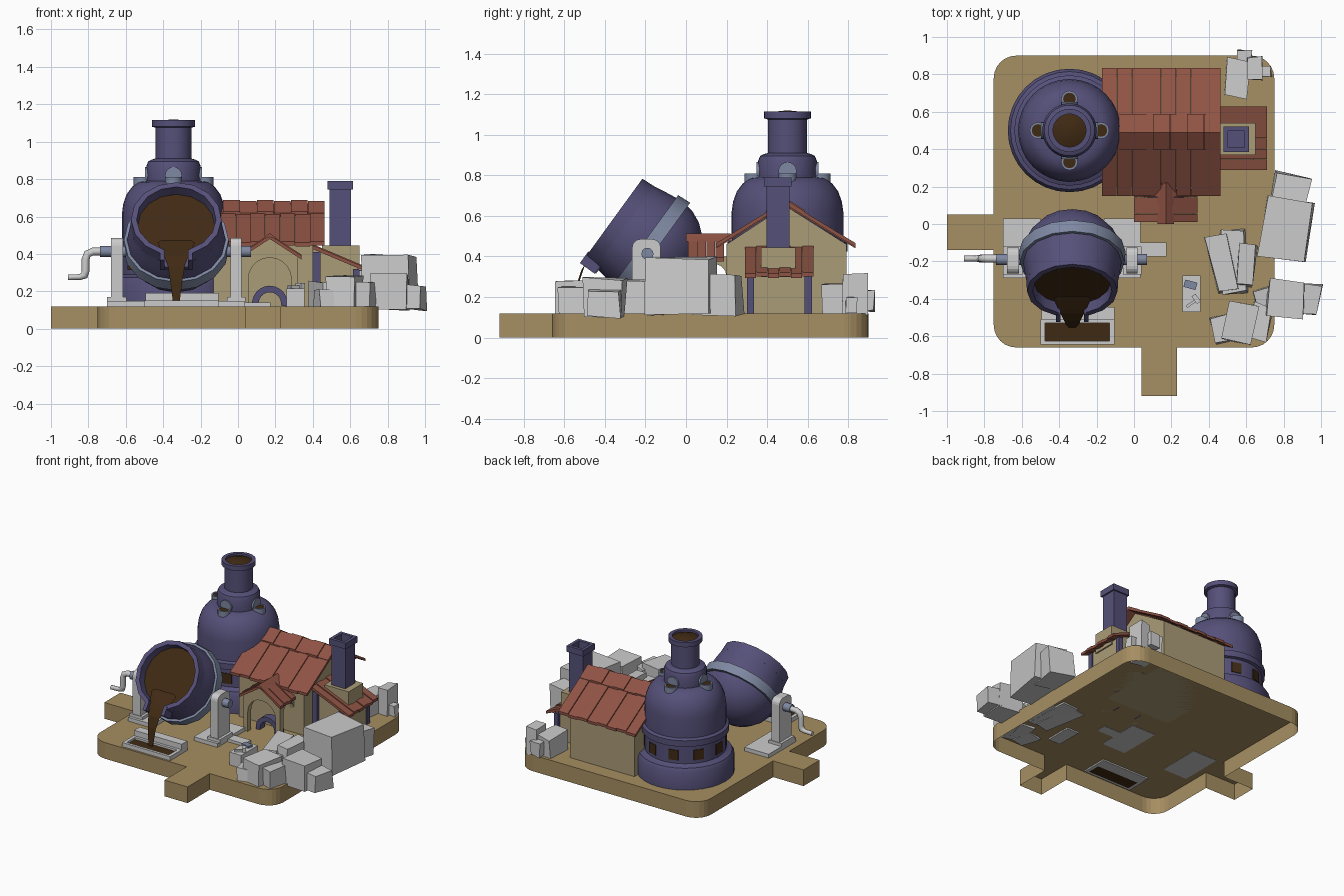
import bpy, bmesh, random
from math import sin, cos, radians, pi
from mathutils import Matrix, Vector

if "Cube" in bpy.data.objects:
    bpy.data.objects.remove(bpy.data.objects["Cube"])

random.seed(4)

def mat(name, r, g, b):
    m = bpy.data.materials.new(name)
    m.diffuse_color = tuple((c / 255) ** 2.2 for c in (r, g, b)) + (1,)
    m.use_nodes = True
    m.node_tree.nodes["Principled BSDF"].inputs["Base Color"].default_value = m.diffuse_color
    return m

SAND, PURPLE, BLUE = mat("sand", 165, 141, 98), mat("purple", 86, 81, 120), mat("steel_blue", 125, 135, 160)
ROOF, WALL, MELT = mat("roof", 142, 84, 70), mat("wall", 170, 155, 120), mat("melt", 66, 46, 26)

def finish(name, bm, m=None, mtx=None):
    bmesh.ops.recalc_face_normals(bm, faces=bm.faces)
    me = bpy.data.meshes.new(name)
    bm.to_mesh(me)
    bm.free()
    ob = bpy.data.objects.new(name, me)
    bpy.context.collection.objects.link(ob)
    if m:
        me.materials.append(m)
    if mtx:
        me.transform(mtx)
    return ob

def smooth(ob):
    bpy.ops.object.select_all(action='DESELECT')
    ob.select_set(True)
    bpy.context.view_layer.objects.active = ob
    bpy.ops.object.shade_smooth_by_angle(angle=radians(32))

def box(name, x0, x1, y0, y1, z0, z1, m=None, mtx=None, rot=0, jitter=0):
    bm = bmesh.new()
    bmesh.ops.create_cube(bm, size=1)
    for v in bm.verts:
        v.co = Vector((v.co.x * (x1 - x0), v.co.y * (y1 - y0), v.co.z * (z1 - z0)))
        v.co += Vector([random.uniform(-jitter, jitter) for _ in range(3)])
    place = Matrix.Translation(((x0 + x1) / 2, (y0 + y1) / 2, (z0 + z1) / 2)) @ Matrix.Rotation(radians(rot), 4, 'Z')
    return finish(name, bm, m, mtx @ place if mtx else place)

def prism(name, pts, lo, hi, m=None, axis='z', bottom=True):
    put = {'z': lambda a, b, h: (a, b, h), 'y': lambda a, b, h: (a, h, b), 'x': lambda a, b, h: (h, a, b)}[axis]
    bm = bmesh.new()
    low = [bm.verts.new(put(a, b, lo)) for a, b in pts]
    top = [bm.verts.new(put(a, b, hi)) for a, b in pts]
    for i in range(len(pts)):
        j = (i + 1) % len(pts)
        bm.faces.new((low[i], low[j], top[j], top[i]))
    bm.faces.new(top)
    if bottom:
        bm.faces.new(low[::-1])
    return finish(name, bm, m)

def lathe(name, prof, m, n=32, mtx=None, start=0, arc=360, closed=False):
    bm = bmesh.new()
    full = arc == 360
    rings = []
    for i in range(n if full else n + 1):
        a = radians(start + arc * i / n)
        rings.append([bm.verts.new((r * cos(a), r * sin(a), z)) for r, z in prof])
    k = len(prof)
    for i in range(n):
        p, q = rings[i], rings[(i + 1) % len(rings)]
        for j in range(k if closed else k - 1):
            bm.faces.new((p[j], q[j], q[(j + 1) % k], p[(j + 1) % k]))
    if not full:
        bm.faces.new(rings[0])
        bm.faces.new(rings[-1])
    bmesh.ops.remove_doubles(bm, verts=bm.verts, dist=1e-5)
    ob = finish(name, bm, m, mtx)
    smooth(ob)
    return ob

def arc_pts(cx, cy, r, a0, a1, n=6):
    return [(cx + r * cos(radians(a0 + (a1 - a0) * i / n)), cy + r * sin(radians(a0 + (a1 - a0) * i / n))) for i in range(n + 1)]

def planks(name, eave, ridge, lo, hi, n, axis, t=0.02, m=ROOF):
    (a0, b0), (a1, b1) = eave, ridge
    step = (hi - lo) / n
    for i in range(n):
        d = 0.006 * (i % 2)
        prism(f"{name}_{i}", [(a0, b0 + d - t), (a1, b1 + d - t), (a1, b1 + d), (a0, b0 + d)], lo + i * step, lo + (i + 1) * step - 0.002, m, axis)

def at(x, y, z):
    return Matrix.Translation((x, y, z))

# Ground slab, open below, with two path tabs
outline = (arc_pts(-.63, -.54, .12, 180, 270) + [(.04, -.66), (.04, -.92), (.23, -.92), (.23, -.66)]
           + arc_pts(.63, -.54, .12, 270, 360) + arc_pts(.63, .78, .12, 0, 90) + arc_pts(-.63, .78, .12, 90, 180)
           + [(-.75, .05), (-1, .05), (-1, -.14), (-.75, -.14)])
prism("ground", outline, 0, .12, SAND, bottom=False)

# Furnace
F = at(-.345, .5, 0)
lathe("furnace", [(.33, .12), (.33, .25), (.315, .275), (.29, .28), (.275, .29), (.275, .42), (.295, .425), (.295, .47), (.275, .48),
                  (.275, .62), (.268, .67), (.25, .72), (.22, .76), (.185, .785), (.145, .79), (.145, .87), (.135, .895), (.115, .905),
                  (.096, .91), (.096, 1.075), (.115, 1.08), (.115, 1.115), (.088, 1.115), (.088, 1.09), (0, 1.09)], PURPLE, 32, F)
lathe("furnace_opening", [(.09, 1.1), (.05, 1.115), (0, 1.12)], MELT, 24, F)
for i in range(10):
    R = F @ Matrix.Rotation(2 * pi * i / 10, 4, 'Z')
    box(f"furnace_window_{i}", .25, .279, -.035, .035, .315, .39, MELT, R)
for i in range(4):
    R = F @ Matrix.Rotation(pi / 2 * i, 4, 'Z')
    lathe(f"vent_{i}", [(0, .735), (.045, .735), (.045, .81), (.034, .81), (.034, .8), (0, .8)], BLUE, 12, R @ at(.168, 0, 0))
    lathe(f"vent_opening_{i}", [(.036, .805), (0, .805)], MELT, 12, R @ at(.168, 0, 0))
    lathe(f"vent_arch_{i}", [(0, -.02), (.045, -.02), (.045, .014), (0, .014)], BLUE, 16,
          R @ at(.138, 0, .82) @ Matrix.Rotation(pi / 2, 4, 'Y'))

# Tilted ladle: local z is the mouth direction, local -y the spout side
L = at(-.33, -.175, .455) @ Matrix.Rotation(radians(54), 4, 'X')
bowl = [(.268 * sin(radians(15 * i)), -.25 * cos(radians(15 * i))) for i in range(7)]
lathe("ladle", bowl + [(.255, .1), (.245, .16), (.205, .16), (.205, .14), (0, .14)], PURPLE, 16, L)
lathe("ladle_rim", [(.246, .155), (.242, .225), (.212, .225), (.205, .155)], PURPLE, 14, L, -70, 320, True)
lathe("ladle_band", [(.26, -.035), (.285, -.035), (.28, .035), (.255, .035)], BLUE, 16, L, closed=True)
lathe("ladle_melt", [(.207, .165), (0, .165)], MELT, 16, L)
for s in (-1, 1):
    box("spout_side", s * .075 - .013, s * .075 + .013, -.275, -.205, .14, .23, PURPLE, L)
box("spout_floor", -.075, .075, -.27, -.2, .135, .158, PURPLE, L)

# Pouring stream
bm = bmesh.new()
prev = None
for y, z, w in [(-.40, .46, .10), (-.475, .39, .065), (-.515, .335, .045), (-.54, .26, .033), (-.555, .13, .016)]:
    ring = [bm.verts.new((-.33 + sx * w, y + dy, z + dy)) for sx, dy in ((-1, 0), (1, 0), (.8, .014), (-.8, .014))]
    if prev:
        for i in range(4):
            bm.faces.new((prev[i], prev[(i + 1) % 4], ring[(i + 1) % 4], ring[i]))
    else:
        bm.faces.new(ring)
    prev = ring
bm.faces.new(prev)
finish("pour_stream", bm, MELT)

# Ladle stands, axles and crank
post = [(-.265, .13)] + [(-.125, .13)] + arc_pts(-.165, .445, .04, 0, 90, 4) + arc_pts(-.225, .445, .04, 90, 180, 4)
for side, x0, x1, p0, p1 in (("left", -.68, -.615, -.70, -.5), ("right", -.04, .02, -.16, .035)):
    prism(f"{side}_stand", post, x0, x1, None, 'x')
    box(f"{side}_stand_base", p0, p1, -.29, .03, .118, .148)
    box(f"{side}_stand_foot", x0 - .02, x1 + .02, -.27, -.12, .14, .17)
    xc = (x0 + x1) / 2
    lathe(f"{side}_axle", [(0, -.09), (.03, -.09), (.03, .08), (0, .08)], BLUE, 12, at(xc, -.19, .413) @ Matrix.Rotation(pi / 2, 4, 'Y'))
box("stand_step", .02, .175, -.175, -.1, .118, .14)
cu = bpy.data.curves.new("crank", 'CURVE')
cu.dimensions, cu.bevel_depth, cu.bevel_resolution = '3D', .021, 2
cu.use_fill_caps = True
path = [(-.7, .413), (-.775, .413), (-.805, .4), (-.815, .37), (-.815, .31), (-.822, .285), (-.845, .276), (-.91, .275)]
sp = cu.splines.new('POLY')
sp.points.add(len(path) - 1)
for p, (x, z) in zip(sp.points, path):
    p.co = (x, -.185, z, 1)
    p.radius = 1 if x > -.84 else .75
crank = bpy.data.objects.new("crank", cu)
bpy.context.collection.objects.link(crank)

# Casting mould with melt
for n, b in enumerate([(-.5, -.105, -.645, -.625), (-.5, -.105, -.53, -.51), (-.5, -.475, -.625, -.53), (-.13, -.105, -.625, -.53)]):
    box(f"mould_wall_{n}", *b, .11, .15)
box("mould_melt", -.476, -.129, -.626, -.529, .11, .135, MELT)
box("mould_back", -.495, -.105, -.51, -.445, .11, .19)

# House with plank roof
prism("house", [(.2, .12), (.2, .46), (.49, .65), (.79, .46), (.79, .12)], -.13, .4, WALL, 'x')
for side, e, c in (("front", .15, .395), ("back", .835, .587)):
    planks(f"roof_{side}", (e, .46), (.49, .67), -.17, .465, 8, 'x')
    planks(f"ridge_{side}", (c, .62), (.49, .682), -.17, .465, 7, 'x')

# Porch with arches
prism("porch_gable", [(.02, .12), (.055, .12)] + arc_pts(.17, .265, .115, 180, 0, 10) + [(.285, .12), (.32, .12), (.32, .39), (.17, .485), (.02, .39)],
      .035, .075, WALL, 'y')
for x in (.02, .285):
    prism("porch_side", [(.075, .4), (.075, .33)] + arc_pts(.135, .3, .065, 160, 0, 6) + [(.21, .3), (.21, .4)], x, x + .035, WALL, 'x')
for s in (-1, 1):
    planks("porch_roof", (.17 + .17 * s, .39), (.17, .5), .01, .19, 4, 'y')
prism("porch_ridge", [(.125, .475), (.17, .512), (.215, .475), (.17, .49)], 0, .22, ROOF, 'y')
prism("hearth_arch", arc_pts(.17, .135, .095, -10, 190, 12) + arc_pts(.17, .135, .06, 190, -10, 12), .1, .16, PURPLE, 'y')

# Lean-to and chimney
prism("lean_to", [(.39, .12), (.64, .12), (.64, .325), (.39, .43)], .32, .6, WALL, 'y')
for y in (.3, .585):
    box("lean_to_post", .4, .44, y, y + .035, .12, .41, PURPLE)
    box("lean_to_corner", .615, .65, y, y + .035, .12, .32, PURPLE)
planks("lean_to_roof", (.71, .315), (.39, .45), .29, .63, 6, 'y')
box("chimney_base", .45, .65, .37, .54, .3, .445, WALL)
q = 2 ** .5
lathe("chimney", [(.057 * q, .44), (.057 * q, .745), (.068 * q, .745), (.068 * q, .79), (.045 * q, .79), (.045 * q, .7), (0, .7)],
      PURPLE, 4, at(.547, .453, 0), 45)

# Work block with ingot and hammer
box("work_block", .258, .355, -.47, -.275, .11, .215)
box("ingot", .268, .335, -.345, -.305, .21, .23, BLUE, rot=-15)
box("hammer_handle", .275, .345, -.43, -.415, .215, .23, None, rot=35)
box("hammer_head", .32, .345, -.425, -.375, .215, .245, None, rot=35)

# Boulders: centre x, y, size x, y, bottom, top, turn
for n, (x, y, sx, sy, z0, z1, r) in enumerate([
        (.83, .15, .19, .22, .115, .31, -13), (.81, -.03, .25, .32, .115, .39, -9),
        (.475, -.21, .12, .3, .11, .25, 12), (.535, -.2, .13, .33, .11, .23, 3), (.6, -.22, .09, .22, .11, .28, -5),
        (.81, -.4, .2, .19, .1, .29, -5), (.93, -.4, .12, .16, .1, .235, -8), (.7, -.4, .1, .11, .11, .21, 15),
        (.475, -.56, .11, .14, .11, .21, 10), (.57, -.53, .15, .2, .11, .285, -12), (.67, -.52, .11, .18, .11, .25, -15),
        (.55, .78, .13, .2, .115, .26, -5), (.645, .83, .08, .12, .115, .31, 4), (.59, .895, .07, .06, .13, .23, 0),
        (.7, .82, .06, .05, .12, .2, 0)]):
    box(f"boulder_{n}", x - sx / 2, x + sx / 2, y - sy / 2, y + sy / 2, z0, z1, None, None, r, .01)
